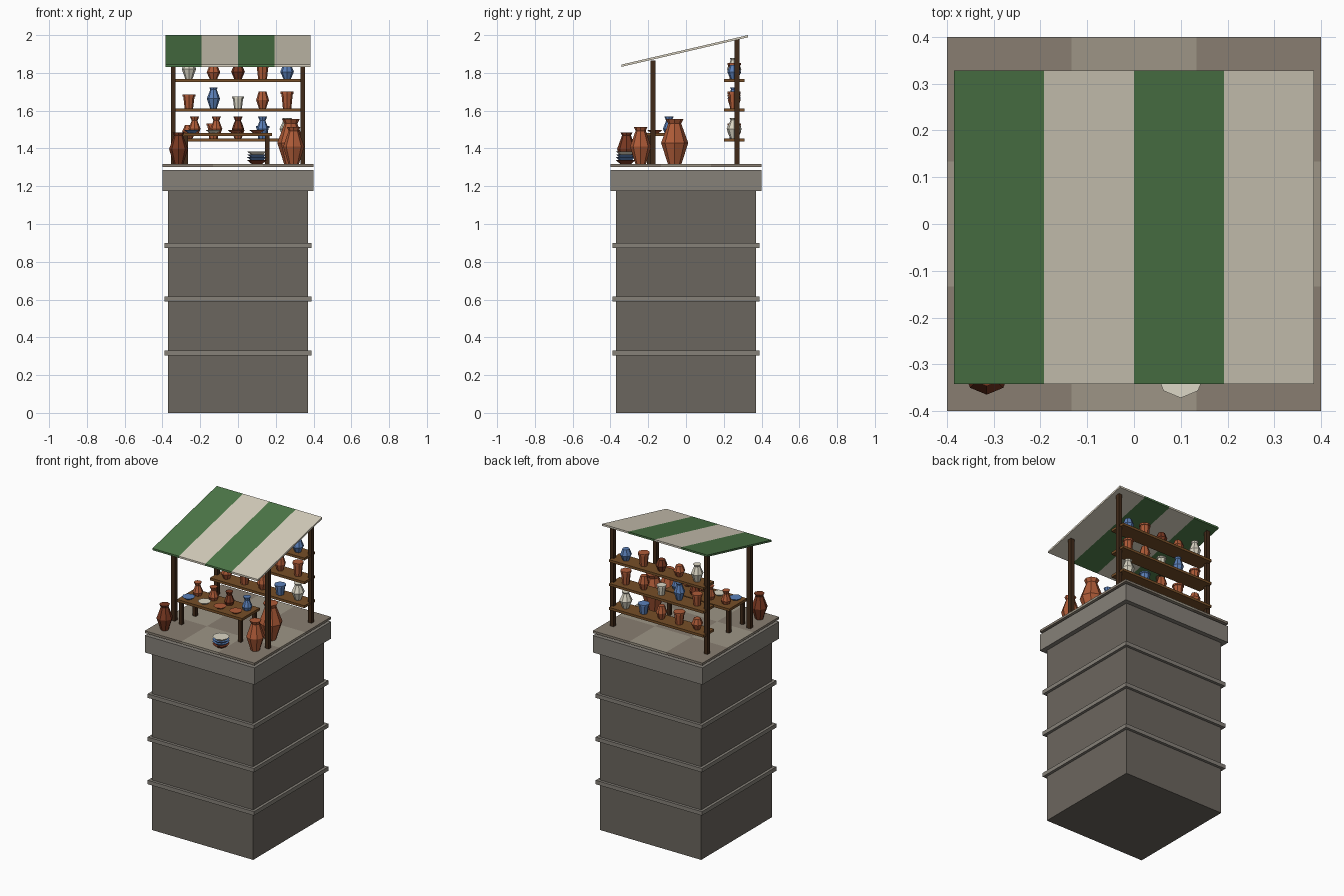
import bpy, bmesh, math

if "Cube" in bpy.data.objects:
    bpy.data.objects.remove(bpy.data.objects["Cube"])

MATS = {}
COLORS = {
    "stone": (0.42, 0.40, 0.37), "trim": (0.52, 0.50, 0.47),
    "tile_dark": (0.53, 0.49, 0.44), "tile_light": (0.61, 0.58, 0.52),
    "post_wood": (0.26, 0.18, 0.12), "shelf_wood": (0.46, 0.31, 0.17),
    "green": (0.31, 0.47, 0.29), "canvas": (0.84, 0.81, 0.74),
    "terracotta": (0.68, 0.36, 0.23), "brown": (0.47, 0.23, 0.15),
    "blue": (0.36, 0.50, 0.72), "cream": (0.86, 0.84, 0.77),
}


def finish(bm, name, color):
    me = bpy.data.meshes.new(name)
    bmesh.ops.recalc_face_normals(bm, faces=bm.faces[:])
    bm.to_mesh(me)
    bm.free()
    if color not in MATS:
        MATS[color] = bpy.data.materials.new(color)
        MATS[color].diffuse_color = (*[c ** 2.2 for c in COLORS[color]], 1)
    me.materials.append(MATS[color])
    ob = bpy.data.objects.new(name, me)
    bpy.context.collection.objects.link(ob)
    return ob


def box(name, lo, hi, color):
    bm = bmesh.new()
    bmesh.ops.create_cube(bm, size=1)
    for v in bm.verts:
        v.co = [(a + b) / 2 + c * (b - a) for a, b, c in zip(lo, hi, v.co)]
    return finish(bm, name, color)


def lathe(name, loc, r, h, profile, color, n=8):
    """Faceted turned shape with closed ends; profile is (radius, height) fractions."""
    bm = bmesh.new()
    rings = [[bm.verts.new((loc[0] + r * pr * math.cos(2 * math.pi * i / n),
                            loc[1] + r * pr * math.sin(2 * math.pi * i / n),
                            loc[2] + h * ph)) for i in range(n)] for pr, ph in profile]
    for a, b in zip(rings, rings[1:]):
        for i in range(n):
            j = (i + 1) % n
            bm.faces.new((a[i], a[j], b[j], b[i]))
    bm.faces.new(rings[0])
    bm.faces.new(rings[-1])
    return finish(bm, name, color)


URN = [(0.5, 0), (1, 0.47), (0.48, 0.9), (0.64, 1)]
JUG = [(0.75, 0), (1, 0.25), (0.48, 0.75), (0.75, 1)]
CUP = [(0.65, 0), (0.88, 0.85), (1, 0.86), (1, 1)]
JAR = [(0.55, 0), (1, 0.5), (0.6, 1)]
DISH = [(0.55, 0), (1, 1)]

# Stone tower with bands and cap
box("tower_body", (-.37, -.37, 0), (.37, .37, 1.18), "stone")
for z in (.317, .602, .887):
    box("tower_band", (-.388, -.388, z - .013), (.388, .388, z + .013), "trim")
box("tower_cap", (-.4, -.4, 1.175), (.4, .4, 1.287), "trim")

# Checkered floor tiles
t = .8 / 3
for i in range(3):
    for j in range(3):
        x, y = -.4 + i * t, -.4 + j * t
        box("floor_tile", (x, y, 1.303), (x + t, y + t, 1.318),
            "tile_light" if (i + j) % 2 else "tile_dark")

# Stall posts
F = 1.318
for s in (-1, 1):
    for y, top in ((-.175, 1.865), (.27, 1.98)):
        box("post", (s * .343 - .013, y - .013, F), (s * .343 + .013, y + .013, top), "post_wood")

# Sloped striped awning
for i in range(4):
    x = -.385 + i * .1925
    panel = box("awning_stripe", (x, -.342, 0), (x + .1925, .328, .012),
                "canvas" if i % 2 else "green")
    for v in panel.data.vertices:
        v.co.z += 1.832 + (v.co.y + .342) / .67 * .156

# Back shelves with pots: shape, radius, height, colour
SHELVES = [
    (1.453, [(JAR, .036, .07, "terracotta"), (CUP, .036, .08, "terracotta"),
             (JAR, .034, .085, "terracotta"), (CUP, .036, .065, "blue"),
             (URN, .040, .108, "cream")]),
    (1.611, [(CUP, .034, .075, "terracotta"), (URN, .035, .112, "blue"),
             (CUP, .031, .063, "cream"), (JAR, .034, .09, "terracotta"),
             (CUP, .034, .09, "terracotta")]),
    (1.768, [(URN, .038, .112, "cream"), (JAR, .036, .07, "terracotta"),
             (JAR, .036, .075, "brown"), (CUP, .036, .085, "terracotta"),
             (JAR, .036, .075, "blue")]),
]
for z, pots in SHELVES:
    box("shelf", (-.345, .2, z - .016), (.345, .31, z), "shelf_wood")
    for k, (prof, r, h, col) in enumerate(pots):
        lathe("shelf_pot", (-.26 + .13 * k, .255, z), r, h, prof, col)

# Display table
T = 1.483
box("table_top", (-.295, -.215, T - .017), (.18, -.03, T), "shelf_wood")
for x in (-.277, .155):
    for y in (-.195, -.05):
        box("table_leg", (x - .011, y - .011, F), (x + .011, y + .011, T - .017), "post_wood")

# Jugs and dishes on the table
for x, col in ((-.23, "terracotta"), (-.115, "terracotta"), (0, "brown"), (.13, "blue")):
    lathe("table_jug", (x, -.09, T), .032, .085, JUG, col)
for x, col in ((-.245, "blue"), (-.13, "cream"), (-.015, "terracotta"), (.1, "terracotta")):
    lathe("table_dish", (x, -.165, T), .04, .014, DISH, col)

# Large floor urns
lathe("large_urn", (.28, -.06, F), .072, .237, URN, "terracotta")
lathe("medium_urn", (.295, -.24, F), .056, .195, URN, "terracotta")
lathe("small_urn", (-.315, -.315, F), .05, .167, URN, "brown")

# Stack of bowls
for k, col in enumerate(("brown", "blue", "blue", "cream")):
    lathe("bowl", (.1, -.32, F + k * .0155), .052, .02, DISH, col)

for m in bpy.data.materials:
    if m.users and not m.is_grease_pencil:
        m.use_nodes = True
        m.node_tree.nodes["Principled BSDF"].inputs["Base Color"].default_value = m.diffuse_color
